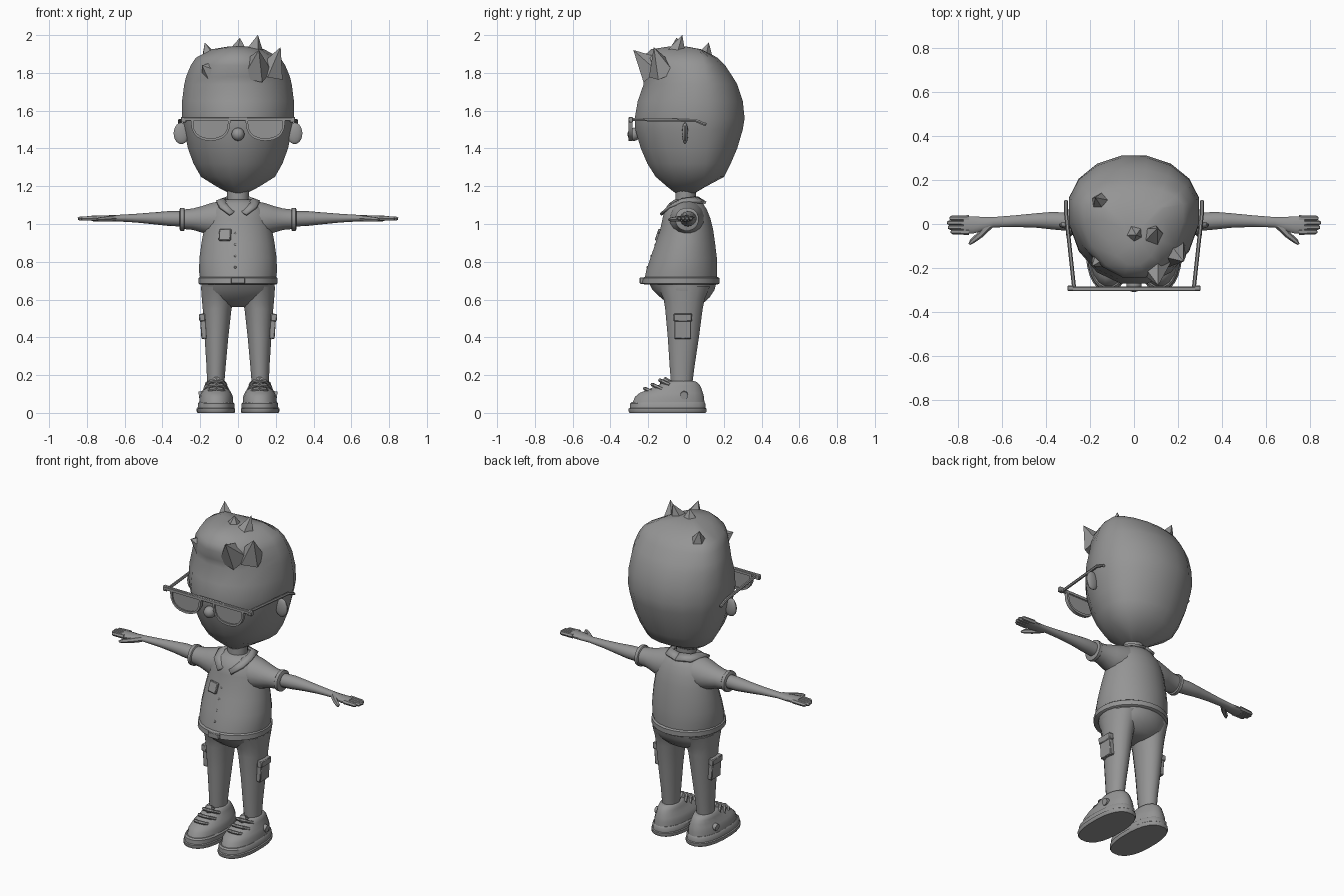
import bpy, bmesh, math
from mathutils import Vector, Matrix

grey = bpy.data.materials.new("plain_grey")
grey.diffuse_color = (0.3, 0.3, 0.3, 1)


def finish(name, bm, mirror=False):
    bmesh.ops.recalc_face_normals(bm, faces=bm.faces)
    me = bpy.data.meshes.new(name)
    bm.to_mesh(me)
    bm.free()
    me.materials.append(grey)
    ob = bpy.data.objects.new(name, me)
    bpy.context.collection.objects.link(ob)
    if mirror:
        ob.modifiers.new("mirror", 'MIRROR').use_mirror_merge = False
    return ob


def skin(bm, loops, caps=True):
    """Bridge a row of equal closed loops of points."""
    vs = [[bm.verts.new(p) for p in lp] for lp in loops]
    n = len(vs[0])
    for a, b in zip(vs, vs[1:]):
        for i in range(n):
            bm.faces.new((a[i], a[(i + 1) % n], b[(i + 1) % n], b[i]))
    if caps:
        bm.faces.new(vs[0])
        bm.faces.new(vs[-1])


def loft(name, rings, axis='z', n=20, e=2.0, c=None, mirror=False):
    """Rings are (position, a0, a1, b0, b1); a,b = x,y along z, or y,z along x."""
    loops = []
    for p, a0, a1, b0, b1 in rings:
        ca, ra = (a0 + a1) / 2, (a1 - a0) / 2
        cb = (b0 + b1) / 2 if c is None else min(max(c, b0 + 0.01), b1 - 0.01)
        lp = []
        for i in range(n):
            t = math.tau * (i + 0.5) / n
            co, si = math.cos(t), math.sin(t)
            a = ca + ra * math.copysign(abs(co) ** (2 / e), co)
            b = cb + (b1 - cb if si > 0 else cb - b0) * math.copysign(abs(si) ** (2 / e), si)
            lp.append((a, b, p) if axis == 'z' else (p, a, b))
        loops.append(lp)
    bm = bmesh.new()
    skin(bm, loops)
    return finish(name, bm, mirror)


def tube(name, pts, radii, n=8, mirror=False):
    pts = [Vector(p) for p in pts]
    if not isinstance(radii, (list, tuple)):
        radii = [radii] * len(pts)
    loops = []
    for i, p in enumerate(pts):
        d = pts[min(i + 1, len(pts) - 1)] - pts[max(i - 1, 0)]
        q = d.to_track_quat('Z', 'Y')
        loops.append([p + q @ Vector((math.cos(math.tau * k / n), math.sin(math.tau * k / n), 0)) * radii[i]
                      for k in range(n)])
    bm = bmesh.new()
    skin(bm, loops)
    return finish(name, bm, mirror)


def box(name, loc, size, rot=(0, 0, 0), mirror=False, bevel=0.004):
    m = Matrix.Translation(loc)
    for ang, ax in zip(rot[::-1], 'ZYX'):
        m = m @ Matrix.Rotation(ang, 4, ax)
    bm = bmesh.new()
    bmesh.ops.create_cube(bm, size=1, matrix=m @ Matrix.Diagonal((*size, 1)))
    bmesh.ops.bevel(bm, geom=bm.edges[:], offset=bevel, segments=1, affect='EDGES')
    return finish(name, bm, mirror)


def ball(name, loc, scale, u=14, v=10, mirror=False):
    bm = bmesh.new()
    bmesh.ops.create_uvsphere(bm, u_segments=u, v_segments=v, radius=1,
                              matrix=Matrix.Translation(loc) @ Matrix.Diagonal((*scale, 1)))
    return finish(name, bm, mirror)


# Head with swept hair mass
loft("head", [
    (1.165, -.05, .05, -.06, .05), (1.195, -.11, .11, -.10, .10), (1.25, -.20, .20, -.165, .205),
    (1.32, -.24, .24, -.21, .24), (1.40, -.27, .27, -.245, .275), (1.50, -.292, .292, -.275, .305),
    (1.56, -.302, .302, -.278, .315), (1.65, -.302, .302, -.262, .305), (1.74, -.29, .29, -.23, .275),
    (1.78, -.28, .28, -.235, .25), (1.84, -.255, .255, -.25, .21), (1.88, -.228, .228, -.24, .17),
    (1.925, -.14, .14, -.19, .08), (1.94, -.05, .05, -.09, .0)], n=16, c=.07)

# Hair tufts: pointed wedges (base, tip, base radius)
for i, (base, tip, r) in enumerate([
        ((-.135, .08, 1.82), (-.175, .12, 1.96), .085), ((0, -.04, 1.88), (.01, -.05, 1.985), .08),
        ((.08, -.06, 1.88), (.105, -.02, 2.0), .07), ((.17, -.12, 1.80), (.225, -.17, 1.935), .08),
        ((.09, -.17, 1.81), (.11, -.278, 1.92), .09), ((-.13, -.14, 1.80), (-.19, -.19, 1.84), .08)]):
    tube("hair_tuft_%d" % i, [base, tip], [r, .001], n=5)

# Ears and nose
ball("ear", (.30, -.005, 1.48), (.042, .016, .057), mirror=True)
ball("nose", (0, -.275, 1.475), (.035, .035, .035))


# Glasses: half-round rims, lenses, brow bar and temples
def lens_outline(inset, y):
    x0, x1, top, drop = .04 + inset, .25 - inset, 1.56 - inset, .12 - 2 * inset
    cx, rx = (x0 + x1) / 2, (x1 - x0) / 2
    pts = [(x0, y, top), (x1, y, top)]
    for k in range(11):
        t = math.pi * k / 10
        co = math.cos(t)
        pts.append((cx + rx * math.copysign(abs(co) ** .85, co), y, top - .015 - (drop - .015) * math.sin(t) ** .85))
    return pts


bm = bmesh.new()
skin(bm, [lens_outline(0, -.305), lens_outline(0, -.283), lens_outline(.014, -.283),
          lens_outline(.014, -.305), lens_outline(0, -.305)], caps=False)
bmesh.ops.remove_doubles(bm, verts=bm.verts, dist=1e-5)
finish("glasses_rim", bm, True)
bm = bmesh.new()
skin(bm, [lens_outline(.012, -.297), lens_outline(.012, -.29)])
finish("glasses_lens", bm, True)
box("glasses_brow_bar", (0, -.295, 1.555), (.58, .02, .022))
box("glasses_hinge", (.288, -.292, 1.552), (.03, .024, .03), mirror=True)
tube("glasses_temple", [(.272, -.29, 1.553), (.309, .05, 1.548), (.309, .105, 1.525)], .009, n=6, mirror=True)

# Neck
loft("neck", [(1.06, -.055, .055, -.06, .05), (1.2, -.06, .06, -.055, .055)], n=16)

# Shirt body, sleeves and cuffs
loft("shirt", [
    (.69, -.2, .2, -.225, .165), (.75, -.208, .208, -.213, .167), (.82, -.206, .206, -.19, .165),
    (.90, -.195, .195, -.162, .155), (.97, -.182, .182, -.138, .145), (1.03, -.17, .17, -.125, .13),
    (1.075, -.15, .15, -.115, .112), (1.11, -.115, .115, -.09, .09), (1.13, -.07, .07, -.06, .065)], n=24)
loft("sleeve", [
    (.08, -.09, .10, .93, 1.125), (.14, -.085, .092, .935, 1.113), (.19, -.07, .08, .953, 1.096),
    (.24, -.056, .066, .968, 1.083), (.295, -.05, .062, .973, 1.077)], axis='x', n=16, mirror=True)
loft("sleeve_cuff", [(.282, -.052, .063, .968, 1.082), (.286, -.058, .068, .963, 1.087),
                     (.305, -.058, .068, .963, 1.087), (.309, -.05, .06, .97, 1.08)],
     axis='x', n=16, mirror=True)
loft("shirt_hem", [(.68, -.203, .203, -.222, .17), (.685, -.21, .21, -.235, .178),
                   (.714, -.21, .21, -.232, .178), (.72, -.203, .203, -.222, .168)], n=24)
box("belt_buckle", (0, -.234, .70), (.075, .022, .034))

# Folded collar
inner = [(0, .06, 1.14), (.06, .04, 1.138), (.075, -.02, 1.13), (.05, -.07, 1.105), (.012, -.105, 1.065)]
outer = [(0, .105, 1.112), (.085, .075, 1.115), (.115, -.02, 1.118), (.1, -.09, 1.09), (.045, -.135, 1.05)]
bm = bmesh.new()
rows = [[bm.verts.new(p) for p in r] for r in (inner, outer)]
for i in range(4):
    bm.faces.new((rows[0][i], rows[0][i + 1], rows[1][i + 1], rows[1][i]))
collar = finish("collar", bm, True)
sol = collar.modifiers.new("thickness", 'SOLIDIFY')
sol.thickness, sol.offset = .014, 0

# Chest pocket and buttons
box("chest_pocket", (-.068, -.14, .942), (.064, .02, .064), (-.33, 0, -.22))
for i in range(5):
    z = .77 + i * .06
    ball("button_%d" % i, (-.015, -.211 + .355 * (z - .75), z), (.007, .006, .007), 8, 6)

# Arms and hands
loft("arm", [
    (.27, -.035, .05, .985, 1.068), (.37, -.026, .056, .99, 1.068), (.44, -.018, .05, .998, 1.062),
    (.54, -.014, .04, 1.008, 1.054), (.64, -.016, .032, 1.014, 1.048), (.69, -.034, .033, 1.012, 1.046),
    (.73, -.044, .036, 1.012, 1.046), (.775, -.046, .036, 1.015, 1.045)], axis='x', n=14, mirror=True)
for i in range(4):
    y, end = .026 - i * .0205, (.838, .848, .845, .832)[i]
    tube("finger_%d" % i, [(.75, y, 1.031), (end - .01, y, 1.029), (end, y, 1.028)], [.014, .012, .006], 6, True)
tube("thumb", [(.655, -.005, 1.03), (.70, -.05, 1.026), (.735, -.078, 1.024), (.748, -.092, 1.023)],
     [.017, .015, .012, .005], 6, True)

# Trousers: hips, legs and cargo pockets
loft("hips", [(.70, -.195, .195, -.205, .165), (.65, -.197, .197, -.178, .152), (.61, -.185, .185, -.135, .125),
              (.575, -.14, .14, -.09, .085), (.56, -.07, .07, -.05, .05)], n=24)
loft("leg", [(.67, .01, .197, -.15, .13), (.60, .02, .193, -.12, .1), (.55, .033, .188, -.112, .09),
             (.40, .05, .178, -.098, .07), (.25, .064, .168, -.088, .047), (.15, .072, .164, -.08, .034)],
     n=16, mirror=True)
box("cargo_pocket", (.183, -.017, .455), (.03, .088, .125), (0, .07, 0), True)
box("pocket_flap", (.19, -.017, .505), (.032, .096, .04), (0, .07, 0), True)

# Shoes: soles, uppers, laces and side discs
loft("sole", [(0, .018, .215, -.3, .105), (.008, .014, .22, -.305, .11), (.022, .014, .22, -.305, .11),
              (.026, .019, .214, -.299, .105), (.05, .019, .213, -.297, .104), (.058, .026, .206, -.288, .098)],
     n=24, e=2.4, mirror=True)
loft("shoe_upper", [(.05, .025, .207, -.287, .1), (.085, .026, .204, -.272, .097), (.105, .034, .196, -.248, .092),
                    (.125, .046, .185, -.2, .085), (.145, .056, .178, -.152, .076), (.162, .062, .172, -.118, .06),
                    (.168, .07, .164, -.1, .045)], n=20, e=2.2, mirror=True)
for i, (y, z, w) in enumerate([(-.212, .116, .05), (-.172, .137, .054), (-.132, .16, .05)]):
    tube("lace_%d" % i, [(.115 - w, y + .045, z - .012), (.115 - w * .6, y + .005, z + .008), (.115, y - .006, z + .013),
                         (.115 + w * .6, y + .005, z + .008), (.115 + w, y + .045, z - .012)], .01, 6, True)
tube("shoe_tongue", [(.115, -.075, .13), (.115, -.125, .175)], [.035, .022], 8, True)
tube("shoe_disc", [(.185, -.01, .095), (.207, -.01, .092)], .021, 12, True)

# Soft shading with crisp folds
for ob in bpy.context.scene.objects:
    ob.select_set(True)
    bpy.context.view_layer.objects.active = ob
bpy.ops.object.shade_smooth_by_angle(angle=math.radians(40))
